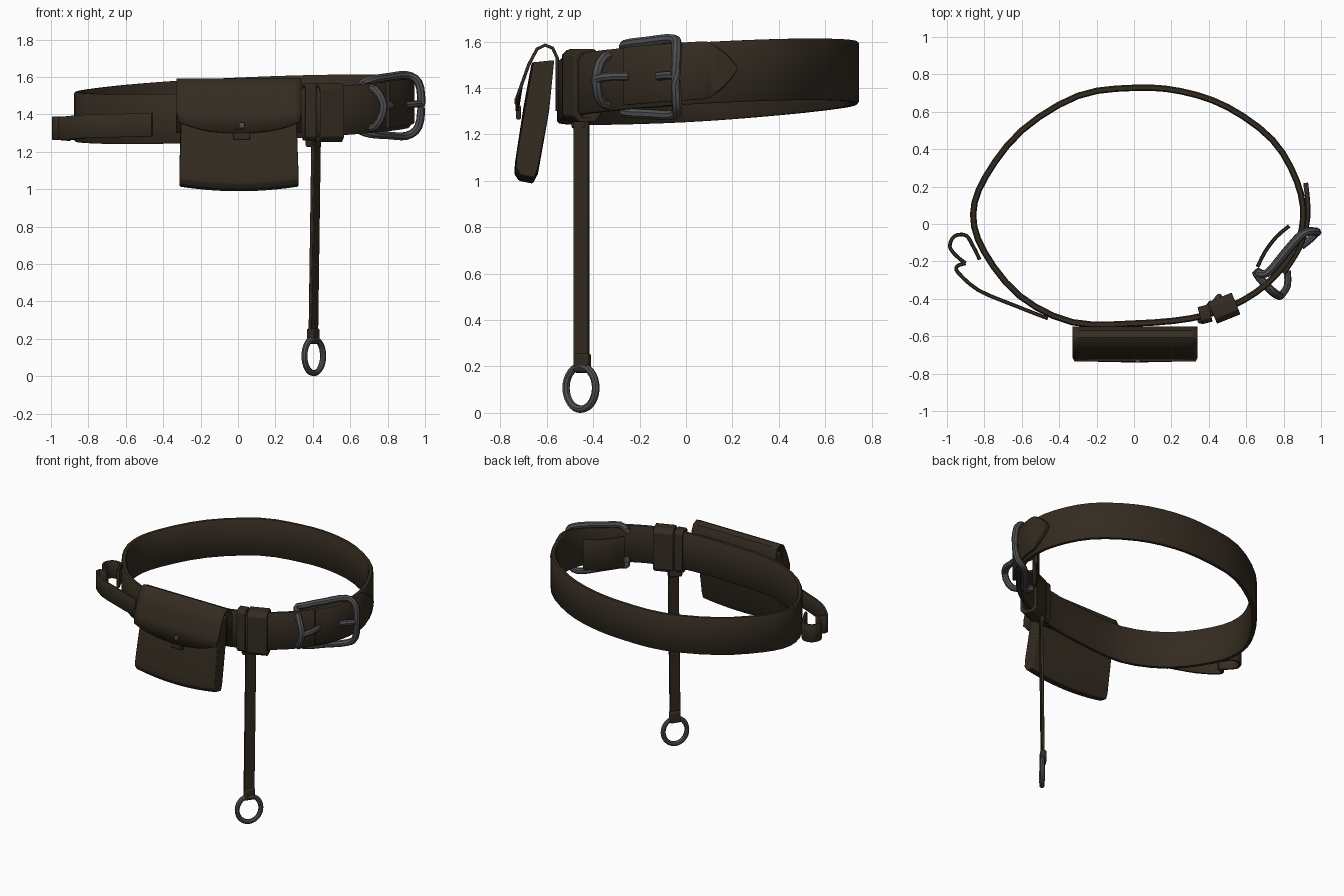
import bpy, bmesh, math
from mathutils import Vector, Matrix

if "Cube" in bpy.data.objects:
    bpy.data.objects.remove(bpy.data.objects["Cube"])


def material(name, rgb):
    m = bpy.data.materials.new(name)
    m.diffuse_color = (*rgb, 1)
    m.use_nodes = True
    m.node_tree.nodes["Principled BSDF"].inputs["Base Color"].default_value = m.diffuse_color
    return m


LEATHER = material("dark brown leather", (0.034, 0.0245, 0.015))
METAL = material("grey metal", (0.080, 0.081, 0.087))


def finish(name, bm, mat, bevel=0.0):
    bmesh.ops.recalc_face_normals(bm, faces=bm.faces)
    me = bpy.data.meshes.new(name)
    bm.to_mesh(me)
    bm.free()
    ob = bpy.data.objects.new(name, me)
    bpy.context.collection.objects.link(ob)
    me.materials.append(mat)
    if bevel:
        b = ob.modifiers.new("bevel", 'BEVEL')
        b.width, b.segments = bevel, 2
    bpy.ops.object.select_all(action='DESELECT')
    ob.select_set(True)
    bpy.context.view_layer.objects.active = ob
    bpy.ops.object.shade_smooth_by_angle(angle=math.radians(40))
    return ob


def smooth_path(pts, closed, n):
    """Catmull-Rom curve through the points."""
    p = [Vector(q) for q in pts]
    c = len(p)
    get = (lambda i: p[i % c]) if closed else (lambda i: p[max(0, min(c - 1, i))])
    out = []
    for i in range(c if closed else c - 1):
        a, b, d, e = (get(i + k) for k in (-1, 0, 1, 2))
        for s in range(n):
            t = s / n
            out.append(0.5 * (2 * b + (d - a) * t + (2 * a - 5 * b + 4 * d - e) * t * t
                              + (3 * b - a - 3 * d + e) * t ** 3))
    if not closed:
        out.append(p[-1])
    return out


def loft(name, rings, mat, closed=False, bevel=0.0):
    """Skin a list of equal cross-section rings."""
    bm = bmesh.new()
    vs = [[bm.verts.new(v) for v in r] for r in rings]
    n, k = len(vs), len(vs[0])
    for i in range(n if closed else n - 1):
        a, b = vs[i], vs[(i + 1) % n]
        for j in range(k):
            bm.faces.new((a[j], a[(j + 1) % k], b[(j + 1) % k], b[j]))
    if not closed:
        bm.faces.new(vs[0])
        bm.faces.new(vs[-1])
    return finish(name, bm, mat, bevel)


def band(name, pts, height, thick, closed=False, n=3, shape=None):
    """Upright leather strip following a path of centre points."""
    path = smooth_path(pts, closed, n)
    c = len(path)
    rings = []
    for i, p in enumerate(path):
        a = path[(i - 1) % c] if closed else path[max(i - 1, 0)]
        b = path[(i + 1) % c] if closed else path[min(i + 1, c - 1)]
        t = (b - a).normalized()
        o = Vector((t.y, -t.x, 0)).normalized() * thick / 2
        h = height / 2 * (shape(i / (c - 1)) if shape else 1)
        up = Vector((0, 0, h))
        e = Vector((0, 0, h - min(thick * 0.25, h * 0.5)))
        rings.append([p + o * .6 + up, p + o + e, p + o - e, p + o * .6 - up,
                      p - o * .6 - up, p - o - e, p - o + e, p - o * .6 + up])
    return loft(name, rings, LEATHER, closed)


def box(name, loc, size, angle, mat, bevel=0.01, tilt=0.0):
    bm = bmesh.new()
    m = (Matrix.Translation(loc) @ Matrix.Rotation(tilt, 4, 'Y')
         @ Matrix.Rotation(math.radians(angle), 4, 'Z') @ Matrix.Diagonal((*size, 1)))
    bmesh.ops.create_cube(bm, size=1, matrix=m)
    return finish(name, bm, mat, bevel)


def keeper(name, loc, width, depth, height, angle, thick=.022):
    """Hollow leather loop wrapped around the belt."""
    m = Matrix.Translation(loc) @ Matrix.Rotation(math.radians(angle), 4, 'Z')
    d, h = depth / 2, height / 2
    c = d * .45
    around = [(-d, -h + c), (-d, h - c), (-d + c, h), (d - c, h),
              (d, h - c), (d, -h + c), (d - c, -h), (-d + c, -h)]
    rings = []
    for y, z in around:
        yi, zi = y * (1 - thick / d), z * (1 - thick / h)
        rings.append([m @ Vector(v) for v in ((-width / 2, y, z), (width / 2, y, z),
                                              (width / 2, yi, zi), (-width / 2, yi, zi))])
    return loft(name, rings, LEATHER, True, .005)


def tube(name, pts, radius, closed, n=3, sides=8):
    path = smooth_path(pts, closed, n)
    c = len(path)
    rings, side = [], None
    for i, p in enumerate(path):
        a = path[(i - 1) % c] if closed else path[max(i - 1, 0)]
        b = path[(i + 1) % c] if closed else path[min(i + 1, c - 1)]
        t = (b - a).normalized()
        side = side or t.orthogonal()
        side = (side - t * side.dot(t)).normalized()
        w = t.cross(side)
        rings.append([p + radius * (side * math.cos(j * math.tau / sides)
                                    + w * math.sin(j * math.tau / sides)) for j in range(sides)])
    return loft(name, rings, METAL, closed)


# Main belt, tilted up towards the back and right
outline = [(0, .728), (-.3, .685), (-.6, .5), (-.795, .25), (-.86, .05), (-.80, -.15),
           (-.61, -.385), (-.33, -.525), (0, -.532), (.3, -.505), (.52, -.44), (.71, -.32),
           (.85, -.15), (.905, .03), (.87, .23), (.74, .45), (.5, .625), (.25, .71)]
belt_z = lambda x, y: 1.422 + 0.043 * x + 0.058 * y
band("belt", [(x, y, belt_z(x, y)) for x, y in outline], .265, .034, True)

# Pointed belt tip over the right side, and the folded end behind the buckle
tip = [(.80, -.265), (.885, -.13), (.925, 0), (.93, .1), (.918, .22)]
band("belt_tip", [(x, y, belt_z(x, y) + .01) for x, y in tip], .25, .026, n=4,
     shape=lambda t: 1 if t < .72 else max(.06, 1 - ((t - .72) / .28) ** 1.5))
band("belt_inner_end", [(.66, -.23, 1.42), (.70, -.15, 1.425), (.76, -.07, 1.43),
                        (.83, -.01, 1.44)], .22, .02)

# Side strap with its curled loop on the left
band("side_strap", [(-.46, -.505, 1.345), (-.64, -.435, 1.34), (-.83, -.355, 1.335),
                    (-.94, -.26, 1.325), (-.945, -.225, 1.325), (-.90, -.21, 1.32)],
     .125, .02)
band("side_strap_loop", [(-.90, -.21, 1.32), (-.95, -.17, 1.325), (-.985, -.12, 1.325),
                         (-.96, -.065, 1.325), (-.90, -.06, 1.325), (-.865, -.11, 1.33),
                         (-.825, -.19, 1.335)], .125, .02)

# Pouch body: side profile carried across x, sagging slightly in the middle
profile = [(-.665, 1.51), (-.70, 1.32), (-.737, 1.08), (-.74, 1.03), (-.72, 1.0),
           (-.66, .988), (-.638, 1.03), (-.59, 1.3), (-.568, 1.52)]
rings = []
for i in range(13):
    u = -1 + i / 6
    sag = .025 * u * u
    rings.append([(.005 + u * (.318 if z < 1.1 else .31), y + .008 * u * u * (y < -.65),
                   z + (sag if z < 1.1 else 0)) for y, z in profile])
loft("pouch_body", rings, LEATHER, bevel=.006)

# Pouch flap folded over the top, with a curved lower edge
fold = [(-.555, 1.30), (-.555, 1.53), (-.575, 1.572), (-.607, 1.585), (-.642, 1.568),
        (-.678, 1.50), (-.71, 1.41)]
bm = bmesh.new()
cols = []
for i in range(17):
    u = -1 + i / 8
    edge = 1.30 + .06 * abs(u) ** 2.5
    col = [(.006 + .334 * u, y, z) for y, z in fold] + [(.006 + .325 * u, -.728, edge)]
    cols.append([bm.verts.new(v) for v in col])
for a, b in zip(cols, cols[1:]):
    for j in range(len(a) - 1):
        bm.faces.new((a[j], a[j + 1], b[j + 1], b[j]))
flap = finish("pouch_flap", bm, LEATHER)
sol = flap.modifiers.new("thickness", 'SOLIDIFY')
sol.thickness, sol.offset = .014, 0

# Clasp tab and stud
box("clasp_tab", (.02, -.722, 1.295), (.09, .02, .06), 0, LEATHER, .005)
box("clasp_stud", (.02, -.73, 1.343), (.028, .02, .028), 0, METAL, .005)

# Keepers around the belt
keeper("wide_keeper", (.483, -.45, 1.41), .135, .125, .315, 22)
keeper("thin_keeper", (.38, -.483, 1.412), .06, .095, .305, 14, .018)

# Hanging strap with end loop
box("hanging_strap", (.410, -.45, .74), (.074, .018, 1.06), 58, LEATHER, .004, .014)
box("hanging_strap_top", (.40, -.455, 1.25), (.085, .035, .05), 45, LEATHER, .01)
box("hanging_strap_end", (.402, -.447, .215), (.075, .042, .085), 55, LEATHER, .012)

# Oval ring at the bottom
ring = []
for i in range(16):
    a = i * math.tau / 16
    ring.append((.405 + .05 * math.cos(a), -.453 + .064 * math.cos(a), .108 + .092 * math.sin(a)))
tube("ring", ring, .0165, True, n=2)

# Buckle frame: bars pass over and under the belt, uprights sit outside it
frame = [(.98, -.045, 1.46), (.965, -.04, 1.57), (.90, -.055, 1.61), (.80, -.165, 1.60),
         (.71, -.265, 1.585), (.655, -.265, 1.555), (.735, -.355, 1.53), (.78, -.385, 1.44),
         (.735, -.36, 1.335), (.65, -.255, 1.32), (.71, -.265, 1.295), (.80, -.16, 1.288),
         (.90, -.05, 1.285), (.965, -.04, 1.335)]
tube("buckle_frame", frame, .022, True)
tube("buckle_prong", [(.785, -.385, 1.44), (.82, -.33, 1.45), (.82, -.25, 1.45)], .019, False)
tube("buckle_prong_hinge", [(.895, -.12, 1.45), (.945, -.08, 1.455), (.978, -.045, 1.455)],
     .019, False)
